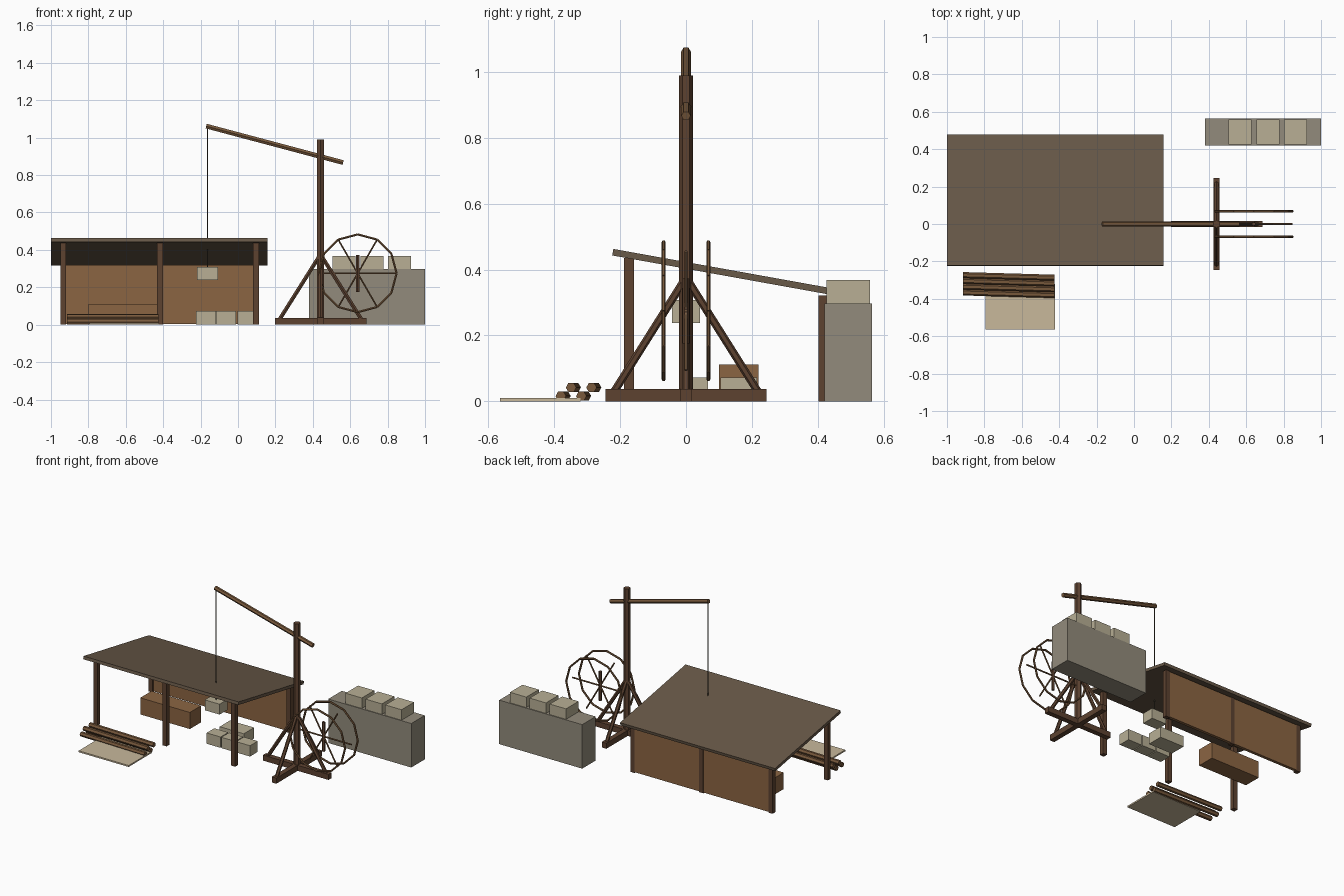
import bpy, math
from mathutils import Vector

if "Cube" in bpy.data.objects:
    bpy.data.objects.remove(bpy.data.objects["Cube"])


def material(name, r, g, b):
    m = bpy.data.materials.new(name)
    m.diffuse_color = (r, g, b, 1)
    m.use_nodes = True
    m.node_tree.nodes["Principled BSDF"].inputs["Base Color"].default_value = m.diffuse_color
    return m


DARK = material("dark_timber", 0.11, 0.055, 0.03)
WOOD = material("timber", 0.19, 0.10, 0.045)
PANEL = material("panel_wood", 0.26, 0.13, 0.055)
ROOF = material("roof_boards", 0.14, 0.10, 0.065)
STONE = material("wall_stone", 0.29, 0.26, 0.20)
BLOCK = material("cut_stone", 0.48, 0.43, 0.30)
PALE = material("pale_board", 0.58, 0.48, 0.33)
ROPE = material("rope", 0.07, 0.06, 0.04)


def box(name, x, y, z, mat):
    """Box from (min, max) ranges on each axis."""
    bpy.ops.mesh.primitive_cube_add(size=1, location=[(a + b) / 2 for a, b in (x, y, z)])
    ob = bpy.context.object
    ob.name = name
    ob.scale = [b - a for a, b in (x, y, z)]
    ob.data.materials.append(mat)
    return ob


def rod(name, a, b, r, mat, sides=6):
    """Flat-faced rod between two points."""
    a, b = Vector(a), Vector(b)
    d = b - a
    bpy.ops.mesh.primitive_cylinder_add(vertices=sides, radius=r, depth=d.length, location=(a + b) / 2)
    ob = bpy.context.object
    ob.name = name
    ob.rotation_mode = 'QUATERNION'
    ob.rotation_quaternion = Vector((0, 0, 1)).rotation_difference(d)
    ob.data.materials.append(mat)
    return ob


# Shed: posts, back wall panels, sloping roof
for x in (-0.935, -0.417, 0.096):
    box("front_post", (x - .015, x + .015), (-.188, -.158), (0, .436), DARK)
    box("back_post", (x - .015, x + .015), (.403, .433), (0, .322), DARK)
for x0, x1 in ((-0.935, -0.417), (-0.417, 0.096)):
    box("back_wall_panel", (x0, x1), (.412, .432), (0.005, .32), PANEL)
slope = math.atan(0.18)
roof = box("roof", (-1, .158), (-.355, .355), (-.01, .01), ROOF)
roof.location = (-0.421, 0.127, 0.39)
roof.rotation_euler.x = -slope

# Bench and stone blocks under the roof
box("work_bench", (-.80, -.43), (.10, .22), (0, .112), PANEL)
for i in range(3):
    x = -.172 + i * .11
    box("floor_block", (x - .052, x + .052), (-.015, .067), (0, .073), BLOCK)
box("large_floor_block", (-.21, -.03), (.105, .215), (0, .073), BLOCK)

# Timber pile and board in front
for i, z in enumerate((.042, .016, .042, .016)):
    y = -.28 - i * .031
    rod("log", (-.915, y + .007, z), (-.425, y - .007, z), .016, WOOD)
box("board", (-.795, -.422), (-.565, -.32), (0, .01), PALE)

# Unfinished stone wall with loose blocks on top
box("stone_wall", (.38, 1), (.421, .565), (0, .297), STONE)
for x in (.566, .716, .863):
    box("wall_block", (x - .061, x + .061), (.426, .559), (.297, .368), BLOCK)

# Crane: cross base, mast, braces, boom
CX = .441
box("base_beam_long", (.198, .688), (-.017, .017), (0, .037), DARK)
box("base_beam_cross", (CX - .017, CX + .017), (-.245, .245), (0, .0375), DARK)
rod("mast", (CX, 0, 0), (CX, 0, .99), .021, DARK)
for dx, dy in ((1, 0), (-1, 0), (0, 1), (0, -1)):
    rod("brace", (CX + dx * .218, dy * .218, .03), (CX + dx * .01, dy * .01, .36), .012, DARK)
rod("boom", (-.17, 0, 1.062), (.562, 0, .867), .0145, WOOD)

# Rope and hanging load
rod("hoist_rope", (-.163, 0, .30), (-.163, 0, 1.06), .003, ROPE)
box("hanging_block", (-.219, -.108), (-.042, .042), (.238, .308), BLOCK)

# Tread wheel: two twelve-sided rims, spokes, axle
WX, WZ, R = .64, .275, .208


def rim_point(i, y):
    a = math.radians(30 * i)
    return (WX + R * math.cos(a), y, WZ + R * math.sin(a))


for y in (-.068, .068):
    for i in range(12):
        rod("wheel_rim", rim_point(i, y), rim_point(i + 1, y), .0065, WOOD)
for i in (0, 2, 4):
    rod("wheel_spoke", rim_point(i, 0), rim_point(i + 6, 0), .005, WOOD)
rod("wheel_axle", (WX, 0, .175), (WX, 0, .373), .01, DARK)
